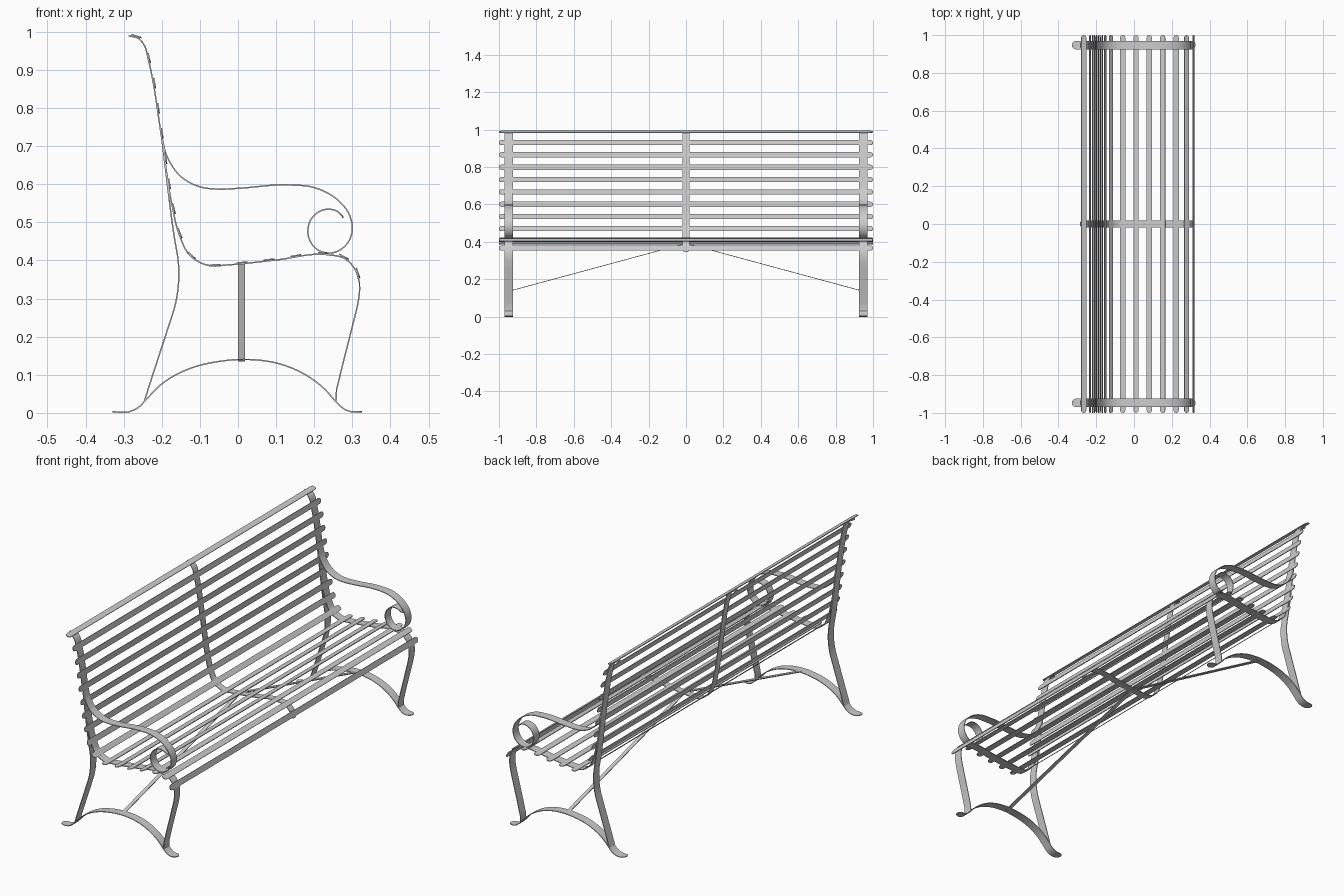
import bpy, bmesh, math
from mathutils import Vector
from mathutils.geometry import interpolate_bezier

cube = bpy.data.objects.get("Cube")
if cube:
    bpy.data.objects.remove(cube, do_unlink=True)

steel = bpy.data.materials.new("grey_steel")
steel.use_nodes = True
GREY = (0.6, 0.6, 0.6, 1)
steel.diffuse_color = GREY
steel.node_tree.nodes["Principled BSDF"].inputs["Base Color"].default_value = GREY

THICK = 0.0036
END_Y = 0.947
STRAP_W = 0.045
SLAT_W = 0.028
Y_AXIS = Vector((0, 1, 0))


def smooth(points):
    """Dense smooth curve through (x, z) points."""
    p = [Vector((x, 0, z)) for x, z in points]
    tang = []
    for i in range(len(p)):
        a = p[i] - p[i - 1] if i else p[1] - p[0]
        b = p[i + 1] - p[i] if i + 1 < len(p) else a
        tang.append((a.normalized() * b.length + b.normalized() * a.length).normalized())
    out = [p[0]]
    for i in range(len(p) - 1):
        h = (p[i + 1] - p[i]).length / 3
        out += interpolate_bezier(p[i], p[i] + tang[i] * h,
                                  p[i + 1] - tang[i + 1] * h, p[i + 1], 12)[1:]
    return out


def length(path):
    return sum((b - a).length for a, b in zip(path, path[1:]))


def at(path, s):
    """Point and direction at distance s along the path."""
    for a, b in zip(path, path[1:]):
        d = (b - a).length
        if s <= d or b is path[-1]:
            return a + (b - a) * (s / d), (b - a).normalized()
        s -= d


def ribbon(name, path, side, width, count, offset=Vector(), round_start=True, round_end=True):
    """Flat bar swept along a path, with rounded or square tips."""
    total, r = length(path), width / 2
    cuts = [total * i / count for i in range(1, count)]
    cuts = [s for s in cuts if r < s < total - r]
    tips = [r * (1 - math.cos(math.radians(a))) for a in (8, 30, 55, 90)]
    start = tips if round_start else [0]
    end = tips if round_end else [0]
    cuts = start + cuts + [total - s for s in reversed(end)]
    bm = bmesh.new()
    rings = []
    for s in cuts:
        p, t = at(path, s)
        e = min(s if round_start else r, total - s if round_end else r, r)
        half = math.sqrt(r * r - (r - e) ** 2)
        n = t.cross(side).normalized() * THICK / 2
        w = side * half
        rings.append([bm.verts.new(p + offset + v) for v in (w + n, w - n, -w - n, n - w)])
    for a, b in zip(rings, rings[1:]):
        for i in range(4):
            j = (i + 1) % 4
            bm.faces.new((a[i], a[j], b[j], b[i]))
    bm.faces.new(rings[0])
    bm.faces.new(rings[-1])
    bmesh.ops.recalc_face_normals(bm, faces=bm.faces)
    mesh = bpy.data.meshes.new(name)
    bm.to_mesh(mesh)
    bm.free()
    mesh.materials.append(steel)
    ob = bpy.data.objects.new(name, mesh)
    bpy.context.collection.objects.link(ob)
    bpy.ops.object.select_all(action='DESELECT')
    ob.select_set(True)
    bpy.context.view_layer.objects.active = ob
    bpy.ops.object.shade_smooth_by_angle(angle=math.radians(35))


# Side profiles
seat_curve = [(-0.287, 0.989), (-0.262, 0.983), (-0.245, 0.963), (-0.236, 0.93),
              (-0.2, 0.72), (-0.172, 0.54), (-0.155, 0.47), (-0.125, 0.412),
              (-0.075, 0.386), (-0.03, 0.388), (0.1, 0.401), (0.235, 0.415),
              (0.28, 0.405), (0.308, 0.375), (0.318, 0.345)]
front_leg = [(0.319, 0.32), (0.313, 0.28), (0.302, 0.235), (0.264, 0.083),
             (0.257, 0.052), (0.257, 0.03)]
rear_leg = [(-0.2, 0.72), (-0.167, 0.46), (-0.156, 0.39), (-0.156, 0.34),
            (-0.166, 0.278), (-0.178, 0.24), (-0.23, 0.08), (-0.245, 0.033)]
foot_arch = [(-0.329, 0.003), (-0.285, 0.003), (-0.264, 0.012), (-0.24, 0.036),
             (-0.2, 0.076), (-0.13, 0.115), (-0.05, 0.135), (0.03, 0.14),
             (0.1, 0.131), (0.17, 0.104), (0.23, 0.06), (0.26, 0.026),
             (0.285, 0.006), (0.326, 0.003)]
arm = [(-0.202, 0.735), (-0.185, 0.67), (-0.15, 0.62), (-0.1, 0.593), (-0.05, 0.587),
       (0, 0.589), (0.13, 0.598), (0.2, 0.591), (0.26, 0.56), (0.292, 0.52),
       (0.3, 0.48), (0.285, 0.442), (0.24, 0.419), (0.2, 0.435), (0.183, 0.475),
       (0.195, 0.513), (0.23, 0.534), (0.26, 0.529), (0.277, 0.512)]

# End frames
for label, sign in (("left", 1), ("right", -1)):
    shift = Y_AXIS * END_Y * sign
    for name, pts, count, start, end in (
            ("back_seat_front_leg", seat_curve + front_leg, 90, True, False),
            ("rear_leg", rear_leg, 36, False, False),
            ("foot_arch", foot_arch, 48, True, True),
            ("scroll_arm", arm, 90, True, True)):
        ribbon(f"{label}_{name}", smooth(pts), Y_AXIS, STRAP_W, count, shift, start, end)

# Middle support strap
support = smooth(seat_curve)
ribbon("middle_strap", support, Y_AXIS, 0.038, 80)


def lay_slat(name, s):
    """Slat lying on the support at distance s from its top."""
    p, t = at(support, s)
    p = p + Vector((-t.z, 0, t.x)) * THICK * 0.9
    ribbon(name, [p - Y_AXIS, p + Y_AXIS], t, SLAT_W, 2)


# Evenly spaced back slats, then wider-spaced seat slats closing up at the front edge
BACK_SLATS, BACK_STEP, SEAT_STEP = 10, 0.0668, 0.0712
for i in range(BACK_SLATS):
    lay_slat(f"back_slat_{i + 1}", 0.02 + BACK_STEP * i)
s = 0.02 + BACK_STEP * (BACK_SLATS - 1)
for i in range(5):
    s += SEAT_STEP
    lay_slat(f"seat_slat_{i + 1}", s)
for i in range(2):
    front = length(support) - 0.022
    s += (front - s) / (2 - i)
    lay_slat(f"front_edge_slat_{i + 1}", s)

# Diagonal braces from the foot arches to the middle strap
for label, sign in (("left", 1), ("right", -1)):
    ribbon(f"{label}_brace", [Vector((0.009, END_Y * sign, 0.136)), Vector((0.009, 0, 0.392))],
           Vector((1, 0, 0)), 0.019, 2, round_start=False, round_end=False)
